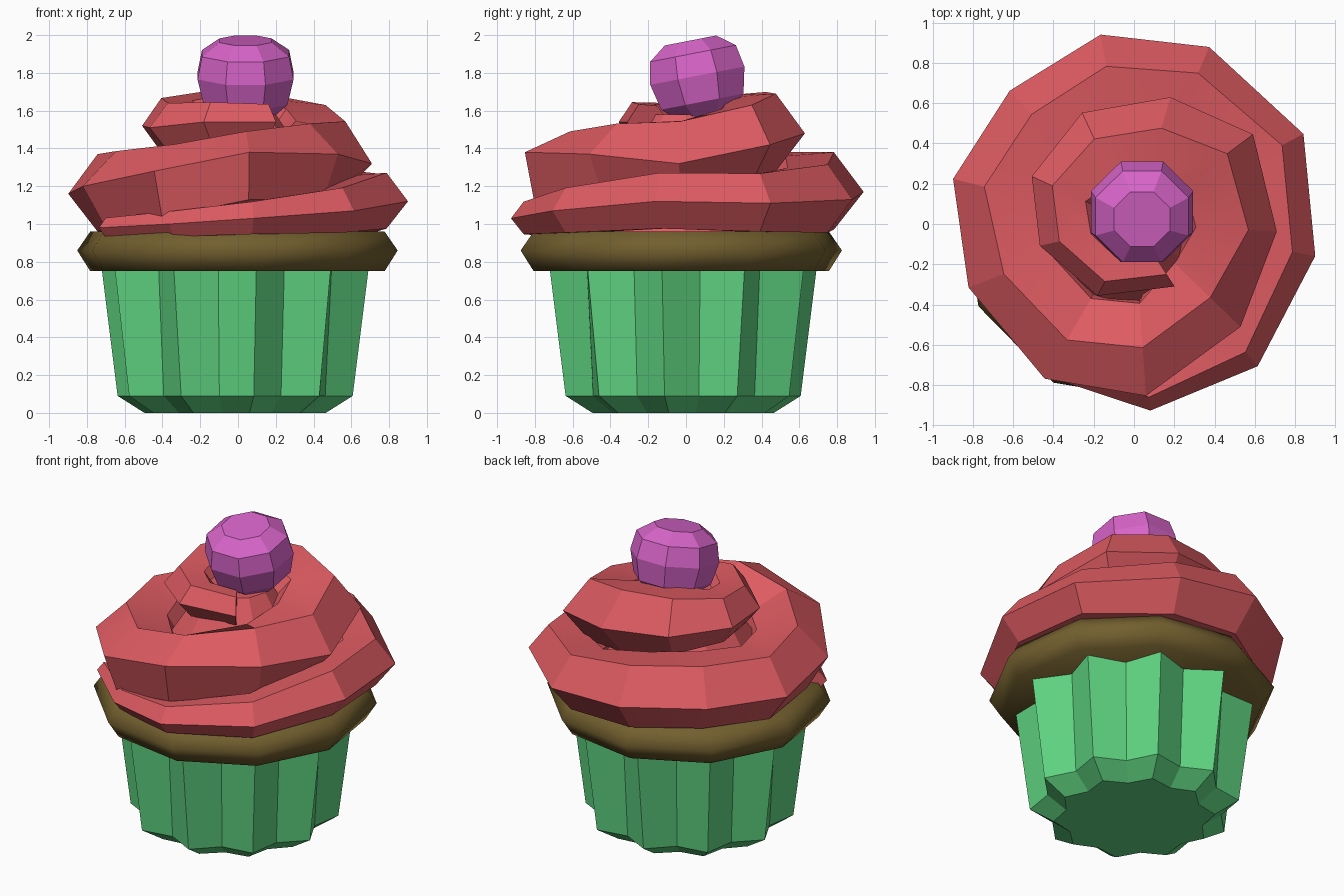
import bpy, bmesh, math
from mathutils import Matrix, Vector

cube = bpy.data.objects.get("Cube")
if cube:
    bpy.data.objects.remove(cube, do_unlink=True)


def make_material(name, color):
    mat = bpy.data.materials.new(name)
    mat.use_nodes = True
    mat.diffuse_color = (*color, 1)
    shader = next(n for n in mat.node_tree.nodes if n.type == 'BSDF_PRINCIPLED')
    shader.inputs["Base Color"].default_value = (*color, 1)
    return mat


def loft(name, rings, mat, smooth_angle, matrix=Matrix()):
    """Skin a list of equally sized rings and close both ends with fans."""
    bm = bmesh.new()
    loops = [[bm.verts.new(p) for p in ring] for ring in rings]
    count = len(loops[0])
    for low, high in zip(loops, loops[1:]):
        for i in range(count):
            j = (i + 1) % count
            bm.faces.new((low[i], low[j], high[j], high[i]))
    for loop in (loops[0], loops[-1]):
        centre = sum((v.co for v in loop), Vector()) / count
        hub = bm.verts.new(centre)
        for i in range(count):
            bm.faces.new((loop[i], loop[(i + 1) % count], hub))
    bmesh.ops.recalc_face_normals(bm, faces=bm.faces)
    mesh = bpy.data.meshes.new(name)
    bm.to_mesh(mesh)
    bm.free()
    mesh.materials.append(mat)
    obj = bpy.data.objects.new(name, mesh)
    obj.matrix_world = matrix
    bpy.context.collection.objects.link(obj)
    bpy.ops.object.select_all(action='DESELECT')
    obj.select_set(True)
    bpy.context.view_layer.objects.active = obj
    bpy.ops.object.shade_smooth_by_angle(angle=math.radians(smooth_angle))
    return obj


def ring(sides, z, outer, inner=None, start=0.0):
    """Ring of points; odd points take the inner radius when one is given."""
    points = []
    for i in range(sides):
        a = math.radians(start) + math.tau * i / sides
        r = inner if inner and i % 2 else outer
        points.append((r * math.cos(a), r * math.sin(a), z))
    return points


green = make_material("wrapper green", (0.115, 0.66, 0.22))
brown = make_material("cake brown", (0.17, 0.115, 0.028))
red = make_material("frosting red", (0.73, 0.105, 0.122))
pink = make_material("cherry pink", (0.68, 0.127, 0.578))

# Pleated wrapper
wrapper = [(0, 0.486, 0.42), (0.09, 0.63, 0.535), (0.80, 0.72, 0.575)]
loft("wrapper", [ring(20, z, out, inn, -81) for z, out, inn in wrapper],
     green, 15, Matrix.Translation((-0.015, -0.015, 0)))

# Cake rim
rim = [(0.75, 0.79), (0.86, 0.86), (0.96, 0.79)]
loft("cake_rim", [ring(10, z, r, None, -81.5) for z, r in rim],
     brown, 75, Matrix.Translation((-0.003, -0.025, 0)))

# Frosting swirl: angle, outer radius, outer height, size, roll of the section
path = [(-150, 0.85, 0.98, 0.25, 0), (-115, 0.86, 1.0, 0.33, 0),
        (-85, 0.93, 1.03, 0.42, 0), (-49, 0.936, 1.07, 0.58, 0),
        (-10, 0.914, 1.12, 0.72, 0), (28, 0.953, 1.11, 0.75, 0),
        (67, 0.955, 1.13, 0.88, 0), (100, 0.955, 1.17, 1, 0),
        (133, 0.905, 1.17, 1, 0), (166, 0.926, 1.16, 1, 0),
        (201, 0.88, 1.2, 1, 8), (240, 0.887, 1.28, 1, 20),
        (274, 0.855, 1.38, 1, 28), (316, 0.735, 1.37, 1, 15),
        (357, 0.71, 1.32, 1, -5), (397, 0.74, 1.42, 1, 0),
        (434, 0.655, 1.48, 1, 0), (475, 0.61, 1.51, 0.9, 0),
        (515, 0.56, 1.52, 0.7, 0), (553, 0.48, 1.51, 0.62, 0),
        (603, 0.40, 1.54, 0.5, 0), (663, 0.37, 1.54, 0.45, 0)]
section = [(0, 0), (-0.16, 0.21), (-0.42, 0.19),
           (-0.58, 0), (-0.42, -0.2), (-0.16, -0.2)]
swirl = []
for angle, radius, height, size, roll in path:
    a, t = math.radians(angle), math.radians(roll)
    points = []
    for u, v in section:
        r = radius + size * (u * math.cos(t) - v * math.sin(t))
        z = height + size * (u * math.sin(t) + v * math.cos(t))
        # the rolled section pivots on its outer corner
        points.append((r * math.cos(a), r * math.sin(a), max(z, 0.9)))
    swirl.append(points)
loft("frosting_swirl", swirl, red, 20)

# Core that fills the middle of the swirl
core = [(0.92, 0.6), (1.25, 0.42), (1.58, 0.2)]
loft("frosting_core", [ring(10, z, r) for z, r in core], red, 20)

# Cherry, leaning slightly to the front
cherry = [(-0.22, 0.15), (-0.14, 0.24), (0, 0.275),
          (0.12, 0.25), (0.19, 0.15)]
loft("cherry", [ring(8, z, r, None, 22.5) for z, r in cherry], pink, 20,
     Matrix.Translation((0.04, 0.06, 1.785)) @ Matrix.Rotation(math.radians(11), 4, 'X'))
